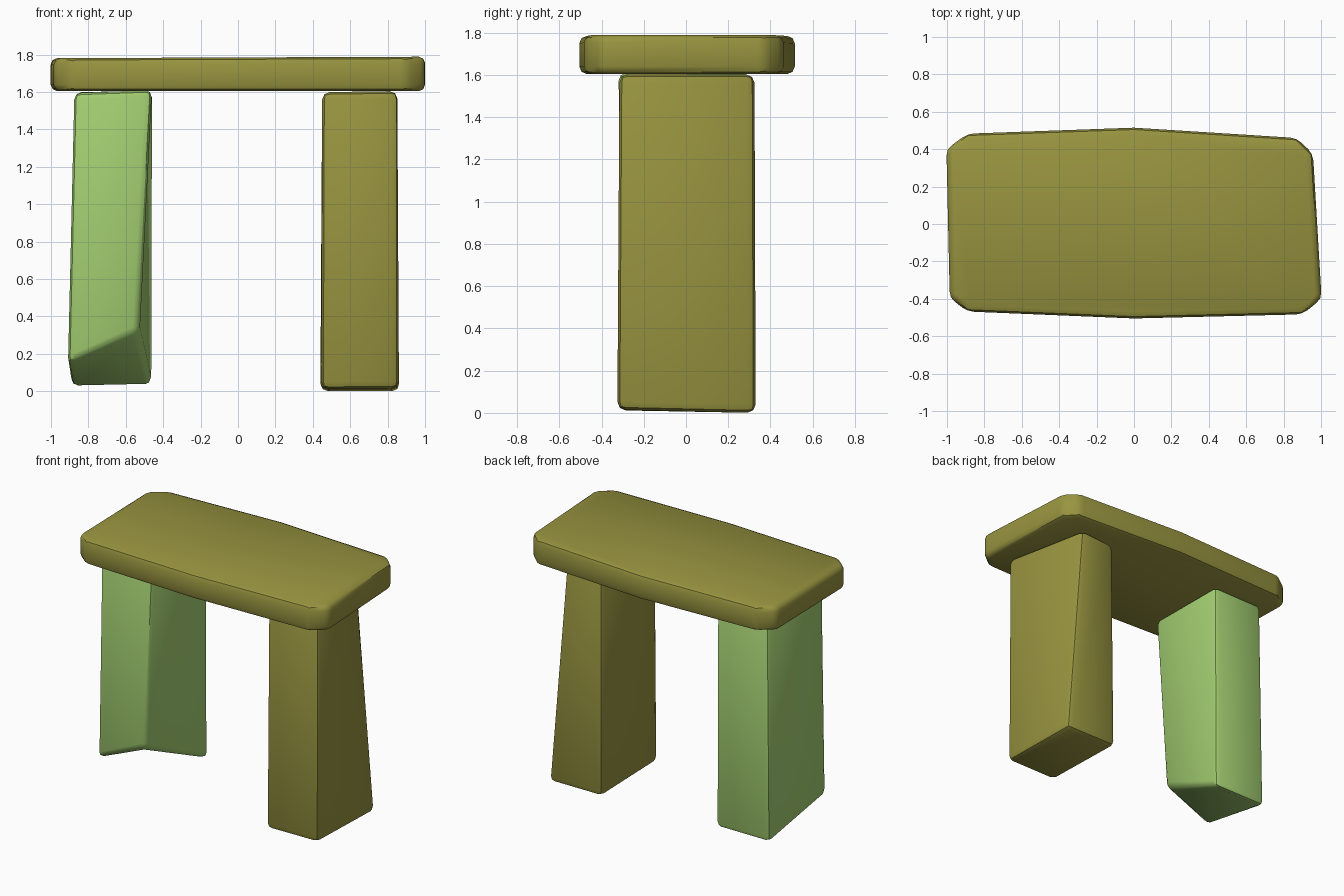
import bpy, bmesh, math

if "Cube" in bpy.data.objects:
    bpy.data.objects.remove(bpy.data.objects["Cube"])


def material(name, rgb):
    m = bpy.data.materials.new(name)
    m.diffuse_color = (*rgb, 1)
    m.use_nodes = True
    m.node_tree.nodes["Principled BSDF"].inputs["Base Color"].default_value = m.diffuse_color
    return m


olive = material("olive stone", (0.314, 0.296, 0.051))
green = material("green stone", (0.371, 0.631, 0.168))


def stone(name, bottom, top, mat, bevel):
    """Loft a rough block between two counter-clockwise rings, then soften its edges."""
    bm = bmesh.new()
    lo = [bm.verts.new(p) for p in bottom]
    hi = [bm.verts.new(p) for p in top]
    n = len(lo)
    bm.faces.new(lo[::-1])
    bm.faces.new(hi)
    for i in range(n):
        j = (i + 1) % n
        bm.faces.new((lo[i], lo[j], hi[j], hi[i]))
    bmesh.ops.recalc_face_normals(bm, faces=bm.faces)
    mesh = bpy.data.meshes.new(name)
    bm.to_mesh(mesh)
    bm.free()
    mesh.materials.append(mat)
    ob = bpy.data.objects.new(name, mesh)
    bpy.context.collection.objects.link(ob)
    bpy.ops.object.select_all(action='DESELECT')
    ob.select_set(True)
    bpy.context.view_layer.objects.active = ob
    mod = ob.modifiers.new("soft edges", 'BEVEL')
    mod.width = bevel
    mod.segments = 2
    mod.limit_method = 'ANGLE'
    mod.angle_limit = math.radians(25)
    bpy.ops.object.modifier_apply(modifier=mod.name)
    bpy.ops.object.shade_smooth_by_angle(angle=math.radians(40))
    return ob


# Lintel: long slab with clipped corners and slightly bowed long sides
outline = [(-0.985, -0.395), (-0.89, -0.468), (0, -0.505), (0.9, -0.483), (1.003, -0.40),
           (0.957, 0.375), (0.87, 0.46), (0, 0.515), (-0.89, 0.483), (-1.003, 0.40)]
stone("lintel_slab",
      [(x, y, 1.605) for x, y in outline],
      [(x, y, 1.785 + 0.004 * x) for x, y in outline], olive, 0.035)

# Right pillar: the back outer corner leans inward towards the top
stone("right_pillar",
      [(0.445, -0.325, 0.012), (0.86, -0.325, 0.015), (0.865, 0.33, 0.0), (0.44, 0.33, 0.0)],
      [(0.45, -0.315, 1.60), (0.86, -0.315, 1.605), (0.73, 0.325, 1.605), (0.45, 0.32, 1.59)],
      olive, 0.04)

# Left pillar: the foot is cut away at the front, the front inner edge leans
stone("left_pillar",
      [(-0.91, -0.30, 0.15), (-0.53, -0.30, 0.32), (-0.46, 0.325, 0.025), (-0.89, 0.325, 0.025)],
      [(-0.875, -0.315, 1.595), (-0.46, -0.32, 1.61), (-0.46, 0.315, 1.605), (-0.87, 0.315, 1.60)],
      green, 0.035)
